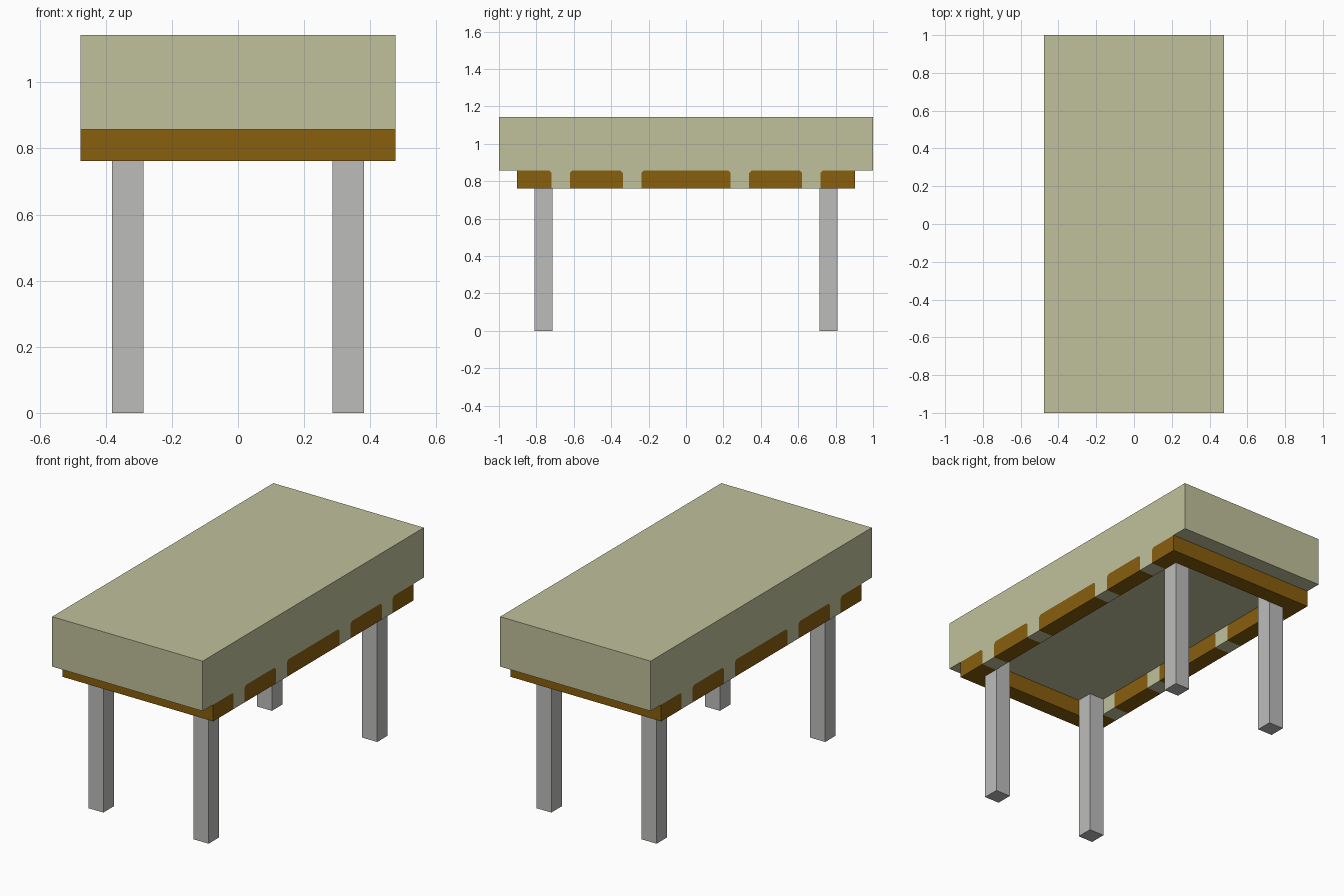
import bpy
import bmesh

cube = bpy.data.objects.get("Cube")
if cube:
    bpy.data.objects.remove(cube, do_unlink=True)


def material(name, rgb):
    m = bpy.data.materials.new(name)
    m.use_nodes = True
    m.diffuse_color = (*rgb, 1)
    m.node_tree.nodes["Principled BSDF"].inputs["Base Color"].default_value = (*rgb, 1)
    return m


CREAM = material("cream", (0.53, 0.53, 0.335))
BROWN = material("brown wood", (0.25, 0.113, 0.004))
GREY = material("light grey", (0.505, 0.505, 0.50))

U = 2 / 21            # grid unit shared by every part
LOW, MID, TOP = 8 * U, 9 * U, 12 * U
HALF_X, FRAME_Y = 5 * U, 9.5 * U


def prism(name, profile, x0, x1, mat):
    """Extrude a closed (y, z) profile from x0 to x1."""
    bm = bmesh.new()
    face = bm.faces.new([bm.verts.new((x0, y, z)) for y, z in profile])
    new = bmesh.ops.extrude_face_region(bm, geom=[face])["geom"]
    verts = [v for v in new if isinstance(v, bmesh.types.BMVert)]
    bmesh.ops.translate(bm, verts=verts, vec=(x1 - x0, 0, 0))
    bmesh.ops.recalc_face_normals(bm, faces=bm.faces)
    mesh = bpy.data.meshes.new(name)
    bm.to_mesh(mesh)
    bm.free()
    mesh.materials.append(mat)
    ob = bpy.data.objects.new(name, mesh)
    bpy.context.collection.objects.link(ob)
    return ob


def box(name, x0, x1, y0, y1, z0, z1, mat):
    return prism(name, [(y0, z0), (y1, z0), (y1, z1), (y0, z1)], x0, x1, mat)


# Thick slab on top
box("table_slab", -HALF_X, HALF_X, -1, 1, MID, TOP, CREAM)

# Legs stand in the inner corners of the frame and reach the slab
for sx, side in ((1, "left"), (-1, "right")):
    for sy, end in ((-1, "front"), (1, "back")):
        xs = sorted((sx * 3 * U, sx * 4 * U))
        ys = sorted((sy * 7.5 * U, sy * 8.5 * U))
        box(f"{end}_{side}_leg", *xs, *ys, 0, MID, GREY)

# End rails
for sy, end in ((-1, "front"), (1, "back")):
    ys = sorted((sy * 8.5 * U, sy * FRAME_Y))
    box(f"{end}_rail", -4 * U, 4 * U, *ys, LOW, MID, BROWN)

# Side rails: brown blocks with clipped upper corners, cream spacers between
C = 0.012
cuts = [-FRAME_Y, -0.719, -0.62, -0.338, -0.238, 0.238, 0.338, 0.62, 0.719, FRAME_Y]
for sx, side in ((1, "left"), (-1, "right")):
    xs = sorted((sx * 4 * U, sx * HALF_X))
    for i, (a, b) in enumerate(zip(cuts, cuts[1:])):
        spacer = i % 2 == 1
        flare = C if spacer else -C
        fa = 0 if i == 0 else flare
        fb = 0 if i == len(cuts) - 2 else flare
        profile = [(a, LOW), (b, LOW), (b, MID - C)]
        profile += [(b + fb, MID), (a - fa, MID), (a, MID - C)]
        if i == 0:
            profile.pop()
        if i == len(cuts) - 2:
            profile.pop(2)
        kind = "spacer" if spacer else "rail_block"
        prism(f"{side}_{kind}_{i // 2 + 1}", profile, *xs, CREAM if spacer else BROWN)
